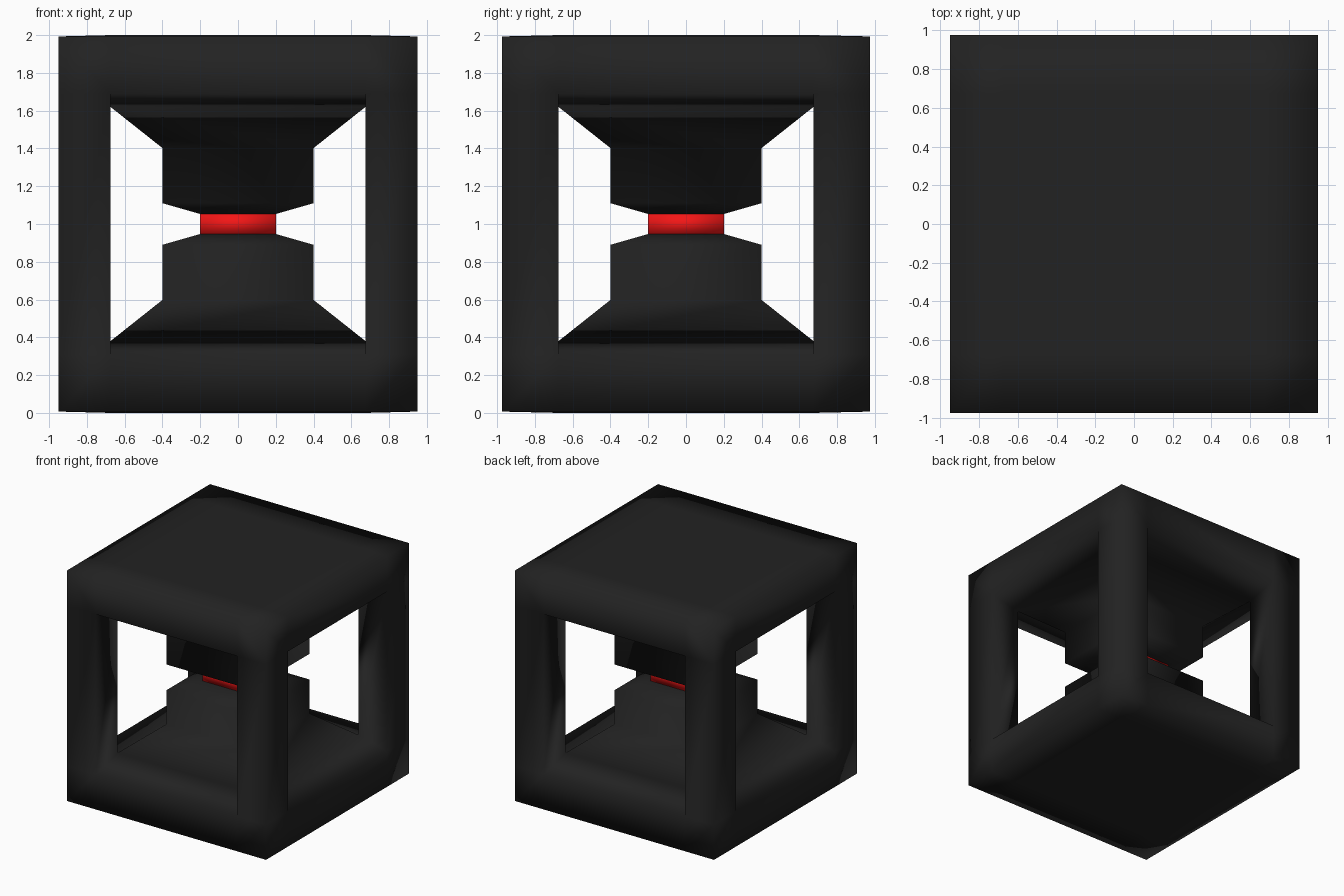
import bpy, bmesh

if "Cube" in bpy.data.objects:
    bpy.data.objects.remove(bpy.data.objects["Cube"])

XS = [-0.95, -0.675, 0.675, 0.95]
YS = [-0.975, -0.675, 0.675, 0.975]


def material(name, rgb):
    mat = bpy.data.materials.new(name)
    mat.diffuse_color = (*rgb, 1)
    mat.use_nodes = True
    mat.node_tree.nodes["Principled BSDF"].inputs["Base Color"].default_value = mat.diffuse_color
    return mat


def finish(bm, name, mat, smooth):
    bmesh.ops.recalc_face_normals(bm, faces=bm.faces)
    mesh = bpy.data.meshes.new(name)
    bm.to_mesh(mesh)
    bm.free()
    mesh.materials.append(mat)
    for poly in mesh.polygons:
        poly.use_smooth = smooth
    obj = bpy.data.objects.new(name, mesh)
    bpy.context.collection.objects.link(obj)
    return obj


def bridge(bm, a, b):
    for k in range(4):
        n = (k + 1) % 4
        bm.faces.new((a[k], a[n], b[n], b[k]))


def plate(bm, flip):
    """One end plate with its square pedestal; returns the inner rail grid."""
    def height(z):
        return 2 - z if flip else z

    def layer(outer_z, inner_z):
        return [[bm.verts.new((XS[i], YS[j], height(
            inner_z if i in (1, 2) and j in (1, 2) else outer_z)))
            for j in range(4)] for i in range(4)]

    def cell(g, i, j):
        return [g[i][j], g[i + 1][j], g[i + 1][j + 1], g[i][j + 1]]

    outside, rail = layer(0.007, 0.0), layer(0.31, 0.38)
    for i in range(3):
        for j in range(3):
            bm.faces.new(cell(outside, i, j))
            if (i == 1) != (j == 1):
                bm.faces.new(cell(rail, i, j))
    # outer rim
    rim = [(i, 0) for i in range(3)] + [(3, j) for j in range(3)]
    rim += [(3 - i, 3) for i in range(3)] + [(0, 3 - j) for j in range(3)]
    for k, (i, j) in enumerate(rim):
        p, q = rim[(k + 1) % len(rim)]
        bm.faces.new((outside[i][j], outside[p][q], rail[p][q], rail[i][j]))
    # pedestal: flare, straight block, chamfer and cap
    ring = cell(rail, 1, 1)
    for r, z in ((0.4, 0.598), (0.4, 0.89), (0.2, 0.947)):
        nxt = [bm.verts.new((x * r, y * r, height(z)))
               for x, y in ((-1, -1), (1, -1), (1, 1), (-1, 1))]
        bridge(bm, ring, nxt)
        ring = nxt
    bm.faces.new(ring)
    return [cell(rail, i, j) for i in (0, 2) for j in (0, 2)]


# dark cage: two plates joined by four corner posts
bm = bmesh.new()
for low, high in zip(plate(bm, False), plate(bm, True)):
    bridge(bm, low, high)
finish(bm, "cage", material("dark", (0.016, 0.016, 0.016)), True)

# red block held between the pedestals
bm = bmesh.new()
bmesh.ops.create_cube(bm, size=1)
for v in bm.verts:
    v.co = (v.co.x * 0.4, v.co.y * 0.4, 1 + v.co.z * 0.11)
finish(bm, "red_core", material("red", (0.9, 0.008, 0.008)), True)
